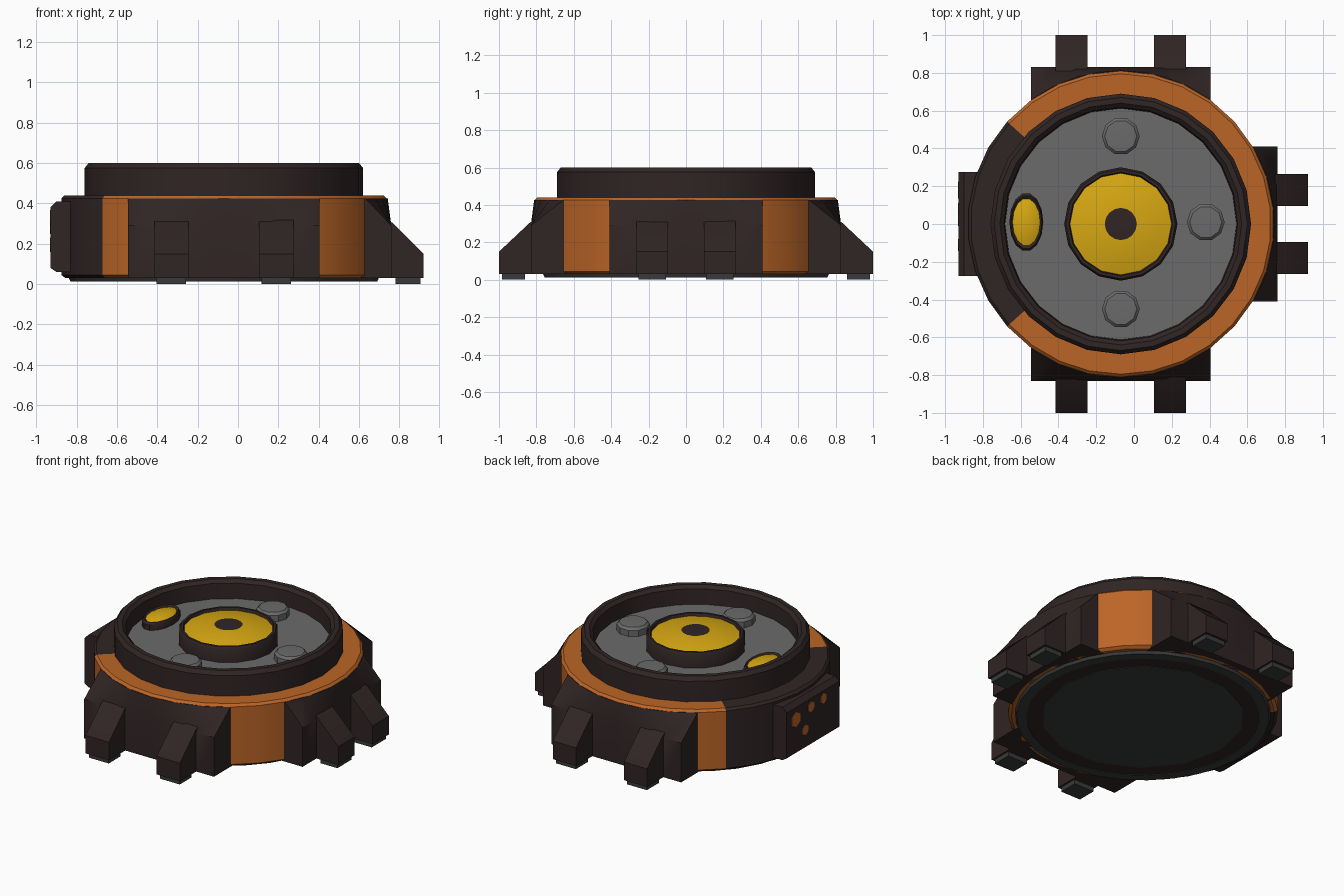
import bpy, bmesh, math
from mathutils import Vector

if "Cube" in bpy.data.objects:
    bpy.data.objects.remove(bpy.data.objects["Cube"])

CX = -0.07  # centre of the round body


def mat(name, c):
    m = bpy.data.materials.new(name)
    m.diffuse_color = (*c, 1)
    m.use_nodes = True
    m.node_tree.nodes["Principled BSDF"].inputs["Base Color"].default_value = m.diffuse_color
    return m


BROWN = mat("dark_brown", (0.030, 0.018, 0.018))
ORANGE = mat("orange", (0.50, 0.13, 0.02))
YELLOW = mat("yellow", (0.68, 0.39, 0.006))
GREY = mat("mid_grey", (0.145, 0.145, 0.145))
DARK = mat("dark_grey", (0.040, 0.042, 0.043))


def finish(name, bm, mats, angle=35):
    bmesh.ops.remove_doubles(bm, verts=bm.verts, dist=1e-5)
    bmesh.ops.recalc_face_normals(bm, faces=bm.faces)
    me = bpy.data.meshes.new(name)
    bm.to_mesh(me)
    bm.free()
    for m in mats:
        me.materials.append(m)
    ob = bpy.data.objects.new(name, me)
    bpy.context.collection.objects.link(ob)
    bpy.ops.object.select_all(action='DESELECT')
    ob.select_set(True)
    bpy.context.view_layer.objects.active = ob
    bpy.ops.object.shade_smooth_by_angle(angle=math.radians(angle))
    return ob


def lathe(name, profile, segs, mats, rule=None, offset=0.0, loc=(CX, 0, 0), scale=(1, 1)):
    """Revolve (radius, z) points; rule(angle in degrees, radius, z) picks the material."""
    bm = bmesh.new()
    step = 2 * math.pi / segs
    for i in range(segs):
        a, b = offset + i * step, offset + (i + 1) * step
        for (r0, z0), (r1, z1) in zip(profile, profile[1:]):
            pts = []
            for r, z, t in ((r0, z0, a), (r0, z0, b), (r1, z1, b), (r1, z1, a)):
                p = Vector((r * math.cos(t) * scale[0], r * math.sin(t) * scale[1], z)) + Vector(loc)
                if all((p - q).length > 1e-6 for q in pts):
                    pts.append(p)
            f = bm.faces.new([bm.verts.new(p) for p in pts])
            if rule:
                f.material_index = rule(math.degrees((a + b) / 2) % 360, (r0 + r1) / 2, (z0 + z1) / 2)
    return finish(name, bm, mats)


def place(a, u, v, z):
    """Outward distance u and sideways distance v on the side facing angle a."""
    return (CX + u * math.cos(a) - v * math.sin(a), u * math.sin(a) + v * math.cos(a), z)


def prism(name, a, profile, v0, v1, m):
    bm = bmesh.new()
    ends = [[bm.verts.new(place(a, u, v, z)) for u, z in profile] for v in (v0, v1)]
    bm.faces.new(ends[0])
    bm.faces.new(ends[1])
    n = len(profile)
    for i in range(n):
        j = (i + 1) % n
        bm.faces.new((ends[0][i], ends[0][j], ends[1][j], ends[1][i]))
    return finish(name, bm, [m])


def side_block(name, a, half, dist):
    """Block with an upright wall whose upper part leans back onto the round body."""
    bm = bmesh.new()
    rows, n = [], 8
    for i in range(n + 1):
        v = -half + 2 * half * i / n
        c = math.sqrt(0.812 ** 2 - v * v)
        rows.append([bm.verts.new(place(a, u, v, z)) for u, z in
                     ((0.6, 0.03), (dist, 0.03), (dist, 0.29), (c, 0.425), (0.6, 0.425))])
    for p, q in zip(rows, rows[1:]):
        for k in range(5):
            l = (k + 1) % 5
            bm.faces.new((p[k], p[l], q[l], q[k]))
    bm.faces.new(rows[0])
    bm.faces.new(rows[-1])
    return finish(name, bm, [BROWN])


# Round body, orange with a dark sector on the left
lathe("body", [(0, 0.03), (0.79, 0.03), (0.81, 0.045), (0.81, 0.425), (0.795, 0.44), (0.6, 0.44)], 30,
      [ORANGE, BROWN], lambda t, r, z: 1 if 138 < t < 222 else 0, math.radians(6))

# Underside: rim, flat base and centre disc
lathe("base_rim", [(0.77, 0.035), (0.76, 0.012), (0.70, 0.012), (0.70, 0.03)], 30, [DARK])
lathe("base_plate", [(0.71, 0.03), (0.71, 0.016), (0, 0.016)], 30, [BROWN])
lathe("base_disc", [(0.61, 0.018), (0.61, 0.012), (0, 0.012)], 14, [DARK])

# Raised bezel and sunken face plate
lathe("bezel", [(0.69, 0.43), (0.69, 0.575), (0.67, 0.60), (0.64, 0.60), (0.618, 0.58), (0.612, 0.47)],
      24, [BROWN])
lathe("face_plate", [(0.63, 0.48), (0, 0.48)], 24, [GREY])

# Central hub with yellow lens and dark centre
lathe("hub_ring", [(0.30, 0.47), (0.30, 0.565), (0.29, 0.58), (0.275, 0.58), (0.268, 0.56)], 16, [BROWN])
lathe("hub_lens", [(0.272, 0.562), (0.20, 0.580), (0.13, 0.591), (0.085, 0.595), (0, 0.597)], 16,
      [YELLOW, BROWN], lambda t, r, z: 1 if r < 0.08 else 0)

# Three round knobs on the face plate
for i, (x, y) in enumerate(((CX, 0.465), (0.38, 0.01), (CX, -0.45))):
    lathe(f"knob_{i + 1}", [(0.10, 0.47), (0.10, 0.52), (0.085, 0.535), (0, 0.54)], 10, [GREY],
          loc=(x, y, 0))

# Oval lamp on the left of the face plate
oval = dict(loc=(-0.57, 0.01, 0), scale=(0.58, 1))
lathe("lamp_ring", [(0.155, 0.47), (0.155, 0.515), (0.142, 0.53), (0.125, 0.52)], 14, [BROWN], **oval)
lathe("lamp_lens", [(0.135, 0.518), (0.09, 0.533), (0, 0.54)], 14, [YELLOW], **oval)

# Side blocks, each with two sloping feet on pads
for side, deg, half, gap, end in (("front", -90, 0.475, 0.26, 1.0), ("back", 90, 0.475, 0.26, 1.0),
                                  ("right", 0, 0.41, 0.18, 0.99)):
    a = math.radians(deg)
    side_block(f"{side}_block", a, half, 0.83)
    for s in (-1, 1):
        v = s * gap
        prism(f"{side}_foot", a, [(0.7, 0.03), (end, 0.03), (end, 0.15), (0.835, 0.305), (0.7, 0.37)],
              v - 0.085, v + 0.085, BROWN)
        prism(f"{side}_foot_pad", a, [(end - 0.14, 0.0), (end - 0.015, 0.0), (end - 0.015, 0.035),
                                      (end - 0.14, 0.035)], v - 0.073, v + 0.073, DARK)

# Control panel on the left, with bevelled outer edges
panel = prism("left_panel", math.pi, [(0.7, 0.06), (0.83, 0.06), (0.86, 0.08), (0.86, 0.38),
                                      (0.83, 0.41), (0.7, 0.41)], -0.275, 0.275, BROWN)

# Orange six-sided buttons on the panel
for i, (y, z, r) in enumerate(((0.18, 0.30, 0.06), (0.02, 0.325, 0.042), (-0.11, 0.33, 0.042),
                               (0.08, 0.195, 0.042))):
    bm = bmesh.new()
    bmesh.ops.create_cone(bm, cap_ends=True, segments=6, radius1=r, radius2=r * 0.85, depth=0.02)
    for v in bm.verts:
        v.co = Vector((-0.927 - v.co.z * 0.5, y + v.co.x, z + v.co.y))
    finish(f"panel_button_{i + 1}", bm, [ORANGE])
